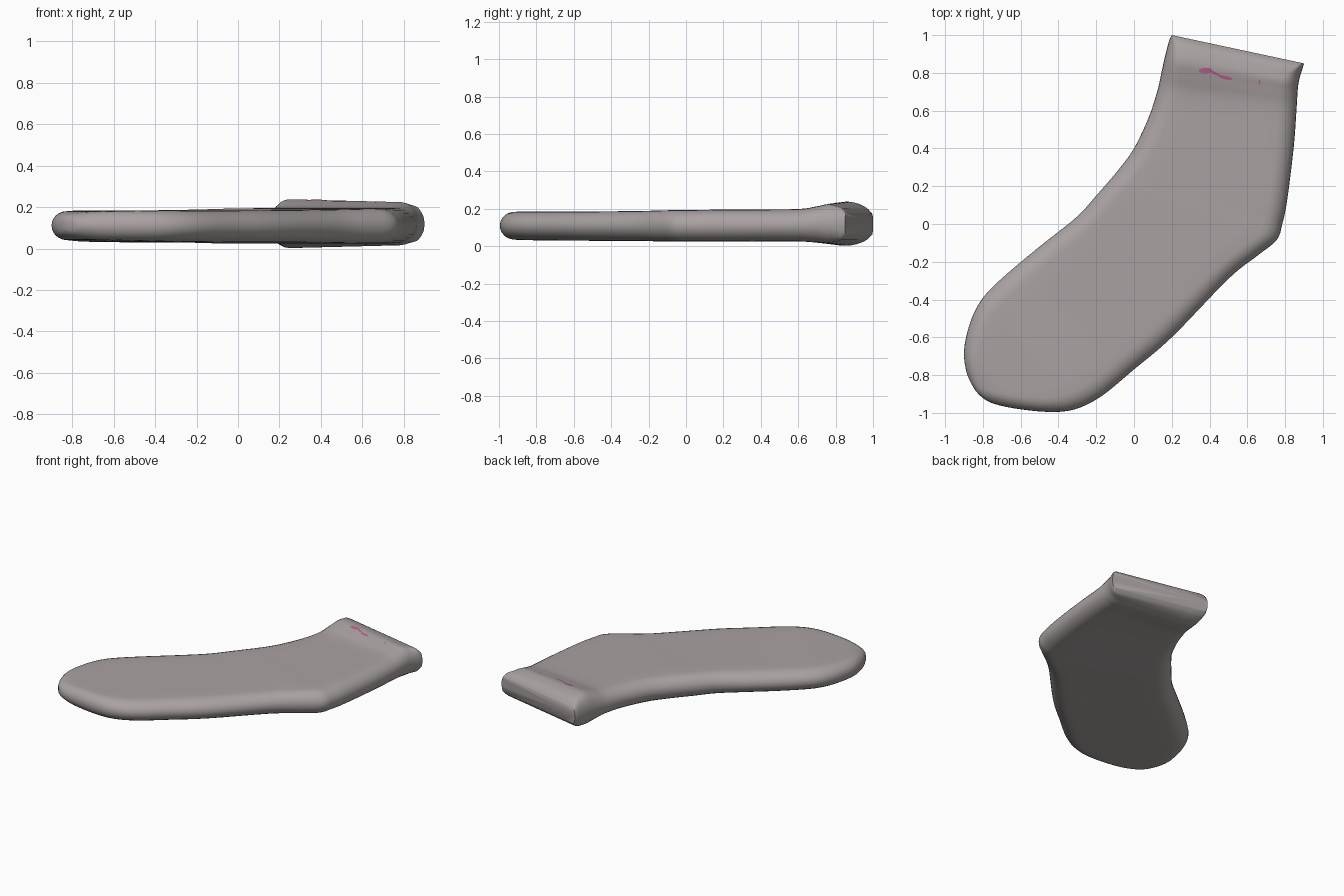
import bpy, bmesh, math
from mathutils import Vector
from mathutils.bvhtree import BVHTree

if "Cube" in bpy.data.objects:
    bpy.data.objects.remove(bpy.data.objects["Cube"])


def material(name, col):
    m = bpy.data.materials.new(name)
    m.diffuse_color = (*col, 1)
    m.use_nodes = True
    m.node_tree.nodes["Principled BSDF"].inputs["Base Color"].default_value = m.diffuse_color
    return m


grey = material("warm grey knit", (0.40, 0.36, 0.36))
pink = material("pink lining", (0.50, 0.12, 0.26))

# Stations from cuff to toe: instep edge x,y, heel edge x,y, half thickness, mid height, rim width
stations = [
    (0.20, 1.00, 0.90, 0.85, 0.055, 0.118, 0.02),
    (0.188, 0.975, 0.893, 0.825, 0.085, 0.119, 0.04),
    (0.175, 0.93, 0.88, 0.785, 0.110, 0.120, 0.07),
    (0.16, 0.87, 0.87, 0.74, 0.120, 0.120, 0.09),
    (0.145, 0.80, 0.865, 0.68, 0.109, 0.116, 0.10),
    (0.125, 0.71, 0.86, 0.60, 0.090, 0.112, 0.10),
    (0.08, 0.57, 0.845, 0.40, 0.085, 0.111, 0.10),
    (0.00, 0.40, 0.81, 0.12, 0.085, 0.110, 0.10),
    (-0.08, 0.29, 0.785, 0.00, 0.084, 0.109, 0.10),
    (-0.13, 0.23, 0.755, -0.085, 0.084, 0.109, 0.10),
    (-0.20, 0.15, 0.65, -0.17, 0.083, 0.108, 0.10),
    (-0.30, 0.04, 0.50, -0.29, 0.080, 0.108, 0.10),
    (-0.45, -0.08, 0.20, -0.60, 0.078, 0.107, 0.10),
    (-0.61, -0.21, 0.00, -0.77, 0.077, 0.107, 0.10),
    (-0.75, -0.335, -0.17, -0.91, 0.076, 0.108, 0.10),
    (-0.82, -0.42, -0.31, -0.98, 0.075, 0.109, 0.10),
    (-0.87, -0.53, -0.45, -0.995, 0.072, 0.110, 0.10),
    (-0.90, -0.67, -0.64, -0.975, 0.067, 0.111, 0.10),
    (-0.885, -0.79, -0.76, -0.945, 0.050, 0.112, 0.09),
    (-0.845, -0.875, -0.82, -0.905, 0.025, 0.112, 0.015),
]


def spline(p, steps):
    """Catmull-Rom through all stations."""
    out = []
    for i in range(len(p) - 1):
        a, b, c, d = p[max(i - 1, 0)], p[i], p[i + 1], p[min(i + 2, len(p) - 1)]
        for s in range(steps):
            t = s / steps
            out.append([0.5 * (2 * B + (C - A) * t + (2 * A - 5 * B + 4 * C - D) * t * t
                               + (3 * B - A - 3 * C + D) * t ** 3)
                        for A, B, C, D in zip(a, b, c, d)])
    return out + [list(p[-1])]


def section(row):
    """Flat oval loop: rounded rims joined by level top and bottom."""
    lx, ly, rx, ry, h, mid, r = row
    L, R = Vector((lx, ly, mid)), Vector((rx, ry, mid))
    w = (R - L).length
    r = min(r, w * 0.5)
    n = 6
    rim = [(r / w * (1 - math.cos(k / n * math.pi / 2)), math.sin(k / n * math.pi / 2))
           for k in range(n + 1)]
    flat = [(r / w + (1 - 2 * r / w) * k / 8, 1) for k in range(1, 8)]
    half = rim + flat + [(1 - u, z) for u, z in reversed(rim)]
    bulge = max(0, min(1, (h - 0.085) / 0.03))
    top, low = [], []
    for u, z in half:
        p = L.lerp(R, u)
        e = 0.018 * bulge * u
        top.append(p + Vector((0, 0, z * (h - e))))
        low.append(p - Vector((0, 0, z * (h - e))))
    return top + low[-2:0:-1]


# Sock body
bm = bmesh.new()
loops = [[bm.verts.new(p) for p in section(r)] for r in spline(stations, 4)]
for a, b in zip(loops, loops[1:]):
    for i in range(len(a)):
        j = (i + 1) % len(a)
        bm.faces.new((a[i], a[j], b[j], b[i]))
bm.faces.new(loops[0])
bm.faces.new(loops[-1])
bmesh.ops.recalc_face_normals(bm, faces=bm.faces[:])
tree = BVHTree.FromBMesh(bm)


def finish(name, bm, mat):
    me = bpy.data.meshes.new(name)
    bm.to_mesh(me)
    bm.free()
    me.materials.append(mat)
    ob = bpy.data.objects.new(name, me)
    bpy.context.collection.objects.link(ob)
    bpy.ops.object.select_all(action='DESELECT')
    ob.select_set(True)
    bpy.context.view_layer.objects.active = ob
    bpy.ops.object.shade_smooth_by_angle(angle=math.radians(50))


finish("sock_body", bm, grey)

# Slivers of pink lining showing on the cuff
bm = bmesh.new()
for cx, cy, a, b, ang in [(0.38, 0.812, 0.037, 0.015, 0), (0.43, 0.797, 0.04, 0.007, -25),
                          (0.485, 0.775, 0.038, 0.009, -12), (0.665, 0.75, 0.004, 0.014, 0)]:
    ca, sa = math.cos(math.radians(ang)), math.sin(math.radians(ang))
    ring = []
    for k in range(12):
        u, v = a * math.cos(k * math.pi / 6), b * math.sin(k * math.pi / 6)
        x, y = cx + u * ca - v * sa, cy + u * sa + v * ca
        hit = tree.ray_cast(Vector((x, y, 1)), Vector((0, 0, -1)))[0]
        ring.append(bm.verts.new((x, y, hit.z + 0.002)))
    bm.faces.new(ring)
finish("lining_slivers", bm, pink)
